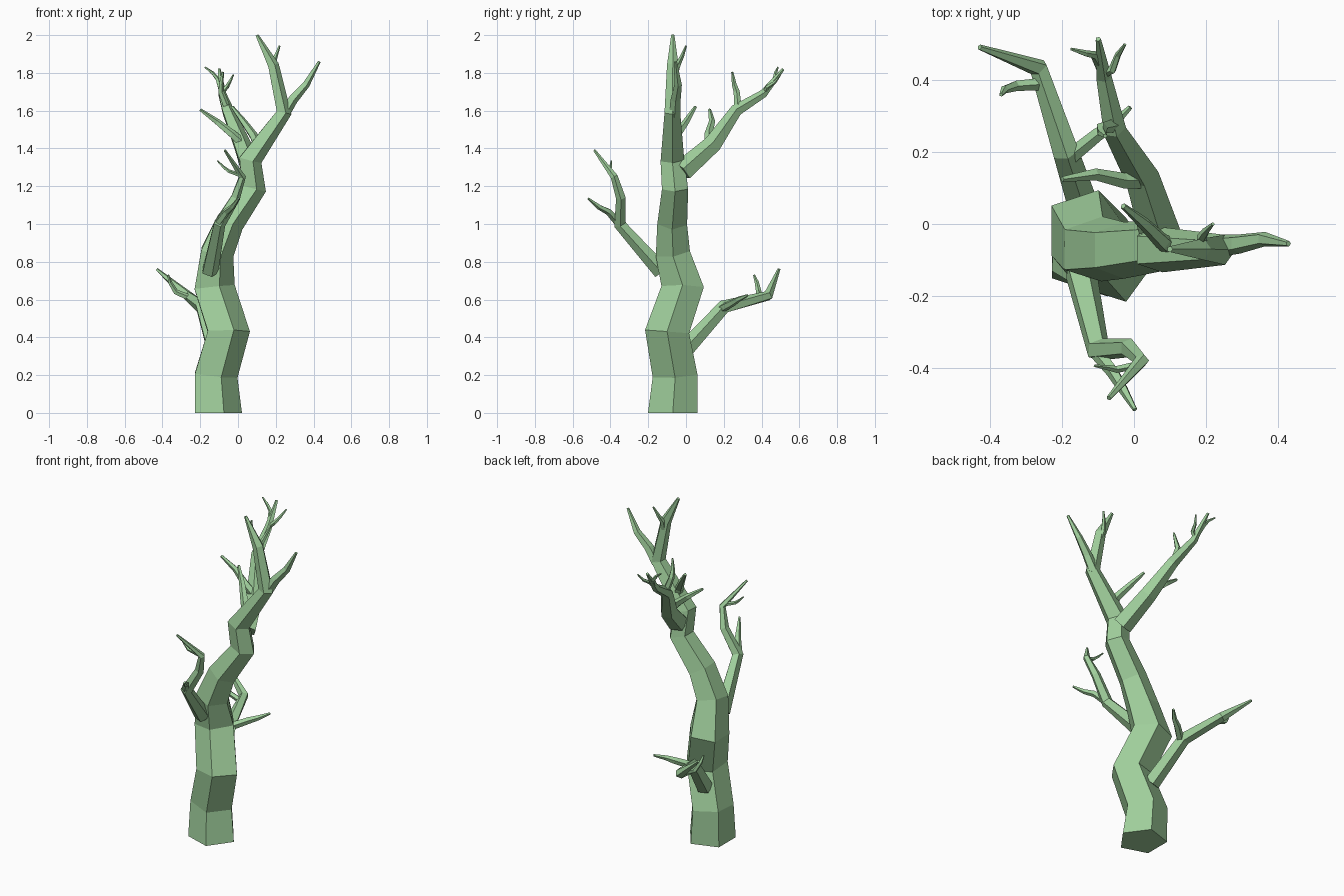
import bpy, bmesh
from math import cos, sin, tau
from mathutils import Vector

Z = Vector((0, 0, 1))


def limb(name, pts, sides=5, level_base=False):
    """Faceted tapering tube through (x, y, z, radius) points."""
    bm = bmesh.new()
    cs = [Vector(p[:3]) for p in pts]
    rings = []
    for i, c in enumerate(cs):
        t = Vector()
        if i > 0:
            t += (c - cs[i - 1]).normalized()
        if i < len(cs) - 1:
            t += (cs[i + 1] - c).normalized()
        if level_base and i == 0:
            t = Z
        q = Z.rotation_difference(t.normalized())
        r = pts[i][3]
        rings.append([bm.verts.new(c + q @ Vector((r * cos(tau * k / sides),
                                                  r * sin(tau * k / sides), 0)))
                      for k in range(sides)])
    for a, b in zip(rings, rings[1:]):
        for k in range(sides):
            n = (k + 1) % sides
            bm.faces.new((a[k], a[n], b[n], b[k]))
    bm.faces.new(rings[0][::-1])
    bm.faces.new(rings[-1])
    me = bpy.data.meshes.new(name)
    bm.to_mesh(me)
    bm.free()
    ob = bpy.data.objects.new(name, me)
    bpy.context.collection.objects.link(ob)
    me.materials.append(bark)


bark = bpy.data.materials.new("bark")
bark.diffuse_color = (0.35, 0.62, 0.33, 1)

# Crooked trunk, leaning to the upper right
limb("trunk", [(-.117, -.07, 0, .138), (-.127, -.058, .2, .125), (-.06, -.1, .43, .123),
               (-.135, -.018, .665, .118), (-.118, -.07, .85, .096), (-.05, -.073, 1.01, .083),
               (.077, -.058, 1.19, .073), (.06, -.072, 1.34, .066), (.24, -.072, 1.59, .044),
               (.185, -.07, 1.84, .032), (.1, -.07, 2.0, .009)], level_base=True)

# Main limbs
limb("back_high_limb", [(.07, -.02, 1.28, .06), (.02, .14, 1.42, .05), (-.055, .265, 1.6, .034),
                        (-.085, .41, 1.69, .023), (-.1, .515, 1.82, .008)])
limb("back_low_limb", [(-.125, -.0, .34, .048), (-.19, .2, .56, .038),
                       (-.265, .435, .62, .028), (-.43, .492, .76, .008)])
limb("front_limb", [(-.15, -.13, .75, .046), (-.1, -.35, 1.0, .034), (-.015, -.345, 1.14, .027),
                    (.022, -.38, 1.25, .02), (-.07, -.485, 1.39, .007)])
limb("right_limb", [(.24, -.06, 1.58, .032), (.29, -.055, 1.66, .028),
                    (.36, -.042, 1.74, .021), (.43, -.055, 1.86, .008)])

# Thin twigs: path points with a start radius, tapering to the tip
twigs = {
    "top_twig": (.017, [(.19, -.06, 1.79), (.187, -.04, 1.85), (.2, -.02, 1.89), (.22, 0, 1.943)]),
    "trunk_twig": (.028, [(.11, -.07, 1.41), (.08, -.05, 1.47), (.03, 0, 1.54), (-.03, .05, 1.62)]),
    "back_high_twig_1": (.02, [(-.06, .275, 1.62), (-.09, .268, 1.7), (-.09, .255, 1.74), (-.08, .245, 1.805)]),
    "back_high_twig_2": (.014, [(-.09, .43, 1.71), (-.11, .47, 1.77), (-.135, .475, 1.8), (-.175, .487, 1.83)]),
    "back_high_twig_3": (.014, [(-.085, .42, 1.7), (-.06, .43, 1.725), (-.045, .47, 1.75), (-.025, .5, 1.79)]),
    "back_high_twig_4": (.027, [(.02, .125, 1.43), (-.03, .12, 1.475), (-.11, .138, 1.54), (-.2, .125, 1.605)]),
    "back_low_twig_1": (.018, [(-.26, .39, .61), (-.33, .385, .64), (-.36, .375, .69), (-.37, .36, .73)]),
    "back_low_twig_2": (.023, [(-.18, .185, .55), (-.1, .25, .585), (-.06, .275, .6), (-.01, .325, .622)]),
    "front_twig_1": (.022, [(-.1, -.36, 1.01), (-.06, -.41, 1.065), (-.03, -.46, 1.09), (.003, -.517, 1.135)]),
    "front_twig_2": (.012, [(.02, -.39, 1.255), (-.05, -.405, 1.28), (-.075, -.4, 1.3), (-.11, -.395, 1.335)]),
}
for name, (r, path) in twigs.items():
    limb(name, [(*p, r * s) for p, s in zip(path, (1, .85, .65, .3))])
